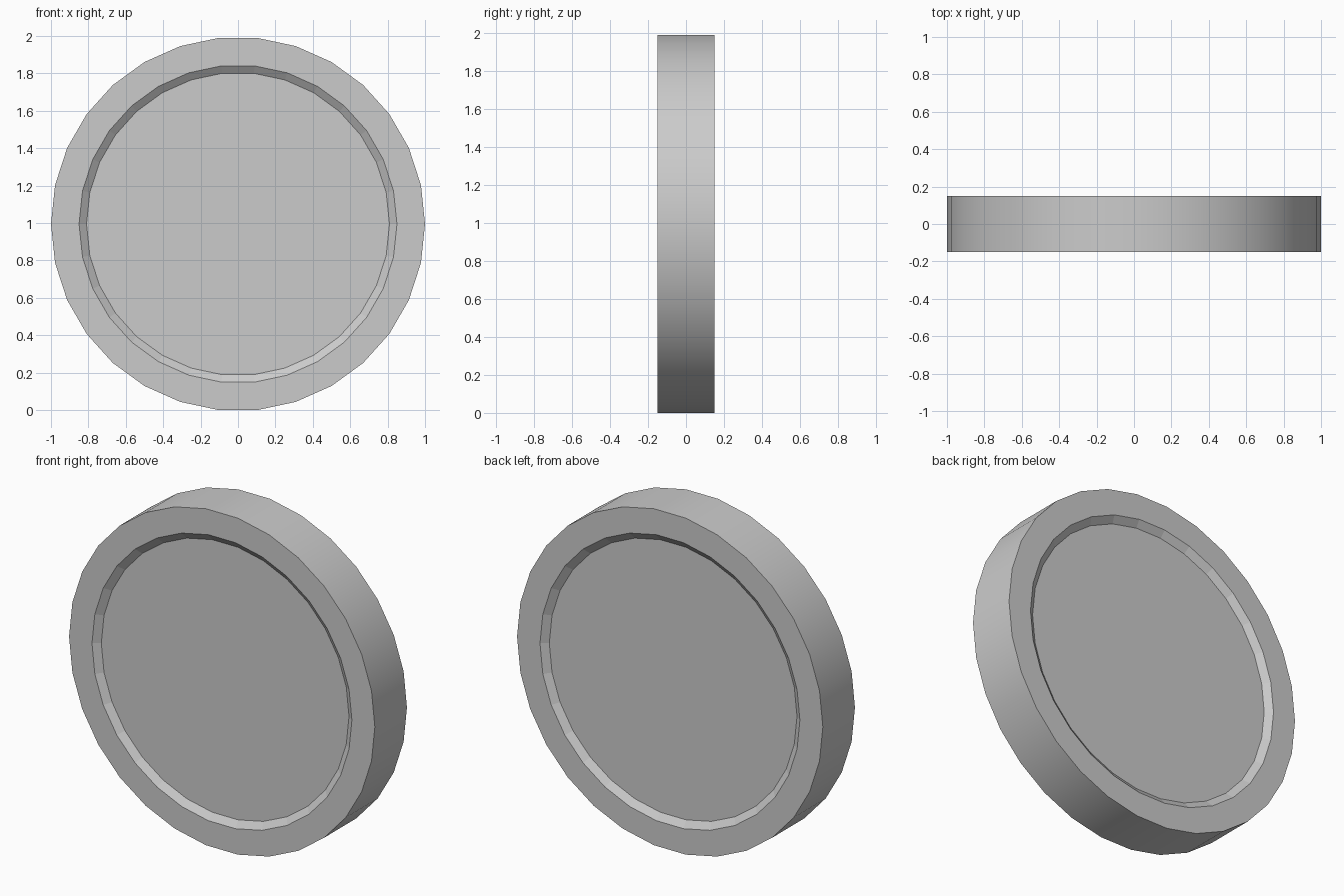
import bpy, bmesh, math

if "Cube" in bpy.data.objects:
    bpy.data.objects.remove(bpy.data.objects["Cube"])

SIDES = 30
CENTRE_Z = math.cos(math.pi / SIDES)  # flat of the polygon rests on z = 0

# Half profile (radius, y): front floor, front lip, back lip, back floor
PROFILE = [(0.81, -0.12), (0.85, -0.15), (1.0, -0.15),
           (1.0, 0.15), (0.85, 0.15), (0.81, 0.12)]
OUTER_BAND = 2  # profile segment that is smooth shaded


def ring(bm, radius, y):
    angles = [2 * math.pi * i / SIDES for i in range(SIDES)]
    return [bm.verts.new((radius * math.cos(a), y, CENTRE_Z + radius * math.sin(a)))
            for a in angles]


# Disc with a raised rim and a bevelled recess on both faces
bm = bmesh.new()
rings = [ring(bm, r, y) for r, y in PROFILE]
for k, (a, b) in enumerate(zip(rings, rings[1:])):
    for i in range(SIDES):
        j = (i + 1) % SIDES
        bm.faces.new((a[i], a[j], b[j], b[i])).smooth = (k == OUTER_BAND)

# Recessed floors
bm.faces.new(rings[0])
bm.faces.new(rings[-1])
bmesh.ops.recalc_face_normals(bm, faces=bm.faces)

# Crisp corners where the smooth band meets the flat rim
for e in bm.edges:
    e.smooth = all(f.smooth for f in e.link_faces)

mesh = bpy.data.meshes.new("rimmed_disc")
bm.to_mesh(mesh)
bm.free()
bpy.context.collection.objects.link(bpy.data.objects.new("rimmed_disc", mesh))
